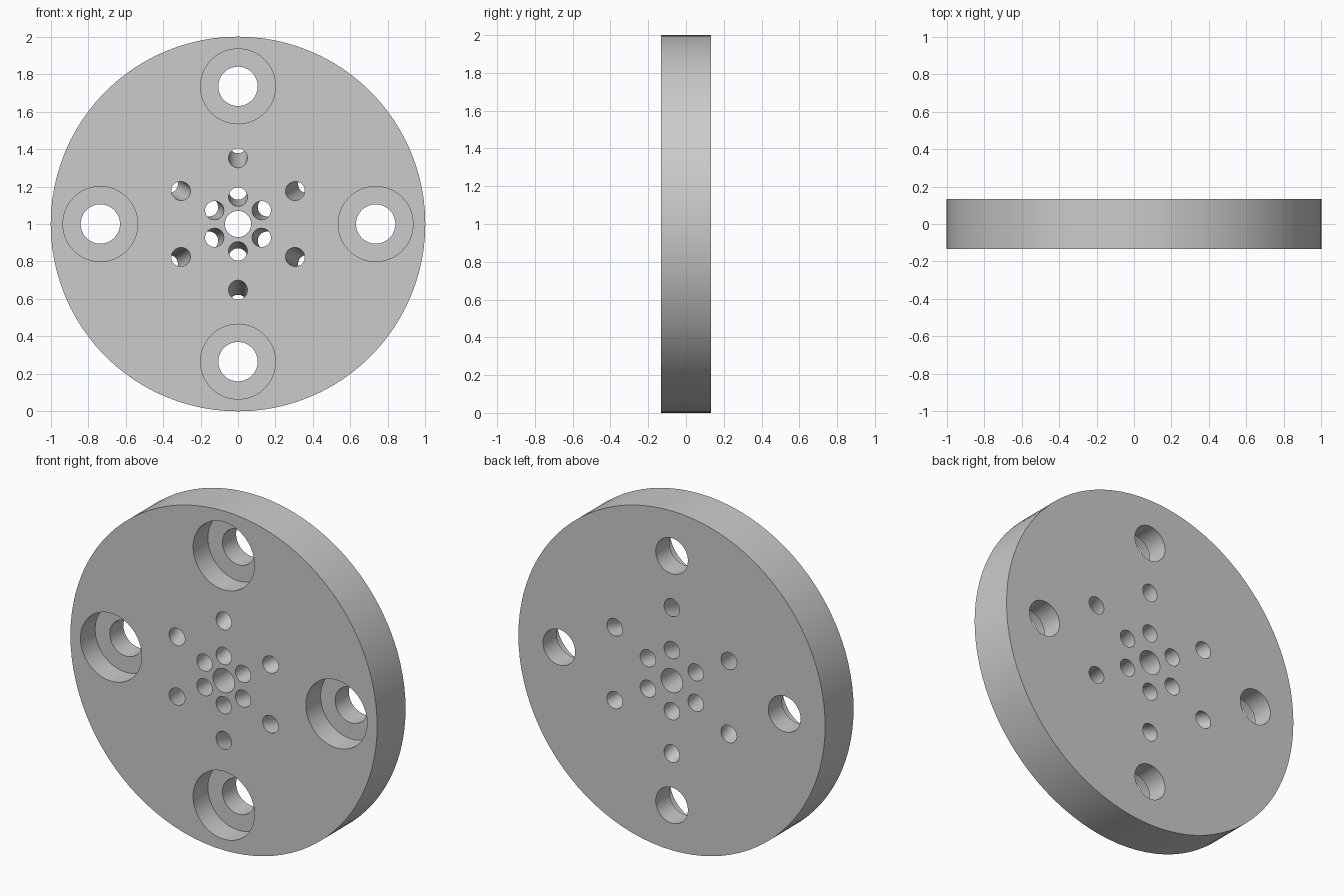
import bpy, bmesh, math
from mathutils import Matrix, Vector

default = bpy.data.objects.get("Cube")
if default:
    bpy.data.objects.remove(default, do_unlink=True)

HALF = 0.1325          # half the disc thickness
CENTRE_Z = 1.0

grey = bpy.data.materials.new("machined grey")
grey.use_nodes = True
colour = (0.6, 0.6, 0.6, 1)
grey.diffuse_color = colour
grey.node_tree.nodes["Principled BSDF"].inputs["Base Color"].default_value = colour


def point(radius, angle, y):
    """Position on a bolt circle of the disc."""
    return Vector((radius * math.cos(angle), y, CENTRE_Z + radius * math.sin(angle)))


def rod(bm, start, end, radius, segments):
    """Add a capped cylinder between two points."""
    axis = end - start
    turn = axis.to_track_quat('Z', 'Y').to_matrix().to_4x4()
    bmesh.ops.create_cone(bm, cap_ends=True, segments=segments, radius1=radius,
                          radius2=radius, depth=axis.length,
                          matrix=Matrix.Translation((start + end) / 2) @ turn)


def make_object(name, bm):
    mesh = bpy.data.meshes.new(name)
    bm.to_mesh(mesh)
    bm.free()
    mesh.materials.append(grey)
    obj = bpy.data.objects.new(name, mesh)
    bpy.context.collection.objects.link(obj)
    return obj


# Flange body
bm = bmesh.new()
rod(bm, point(0, 0, -HALF), point(0, 0, HALF), 1.0, 96)
disc = make_object("flange_disc", bm)

# Straight bores: the centre hole and four bolt holes
bores = bmesh.new()
rod(bores, point(0, 0, -0.2), point(0, 0, 0.2), 0.07, 48)
for i in range(4):
    a = i * math.pi / 2
    rod(bores, point(0.735, a, -0.2), point(0.735, a, 0.2), 0.105, 48)

# Two rings of slanted holes that spread outwards towards the back
for front, back in ((0.145, 0.18), (0.352, 0.43)):
    for i in range(6):
        a = math.radians(30 + 60 * i)
        start, end = point(front, a, -HALF), point(back, a, HALF)
        extra = (end - start) * 0.25
        rod(bores, start - extra, end + extra, 0.05, 40)

# Counterbores sunk from the front
recesses = bmesh.new()
for i in range(4):
    a = i * math.pi / 2
    rod(recesses, point(0.735, a, -0.2), point(0.735, a, 0.005), 0.2, 64)

bpy.context.view_layer.objects.active = disc
for name, bm in (("recess_cutter", recesses), ("bore_cutter", bores)):
    cutter = make_object(name, bm)
    cutter.hide_render = True
    cut = disc.modifiers.new(name, 'BOOLEAN')
    cut.operation = 'DIFFERENCE'
    cut.solver = 'EXACT'
    cut.object = cutter
    bpy.ops.object.modifier_apply(modifier=cut.name)
    bpy.data.objects.remove(cutter, do_unlink=True)

# Smooth round walls with crisp rims
bpy.ops.object.select_all(action='DESELECT')
disc.select_set(True)
bpy.ops.object.shade_smooth_by_angle(angle=math.radians(30))
